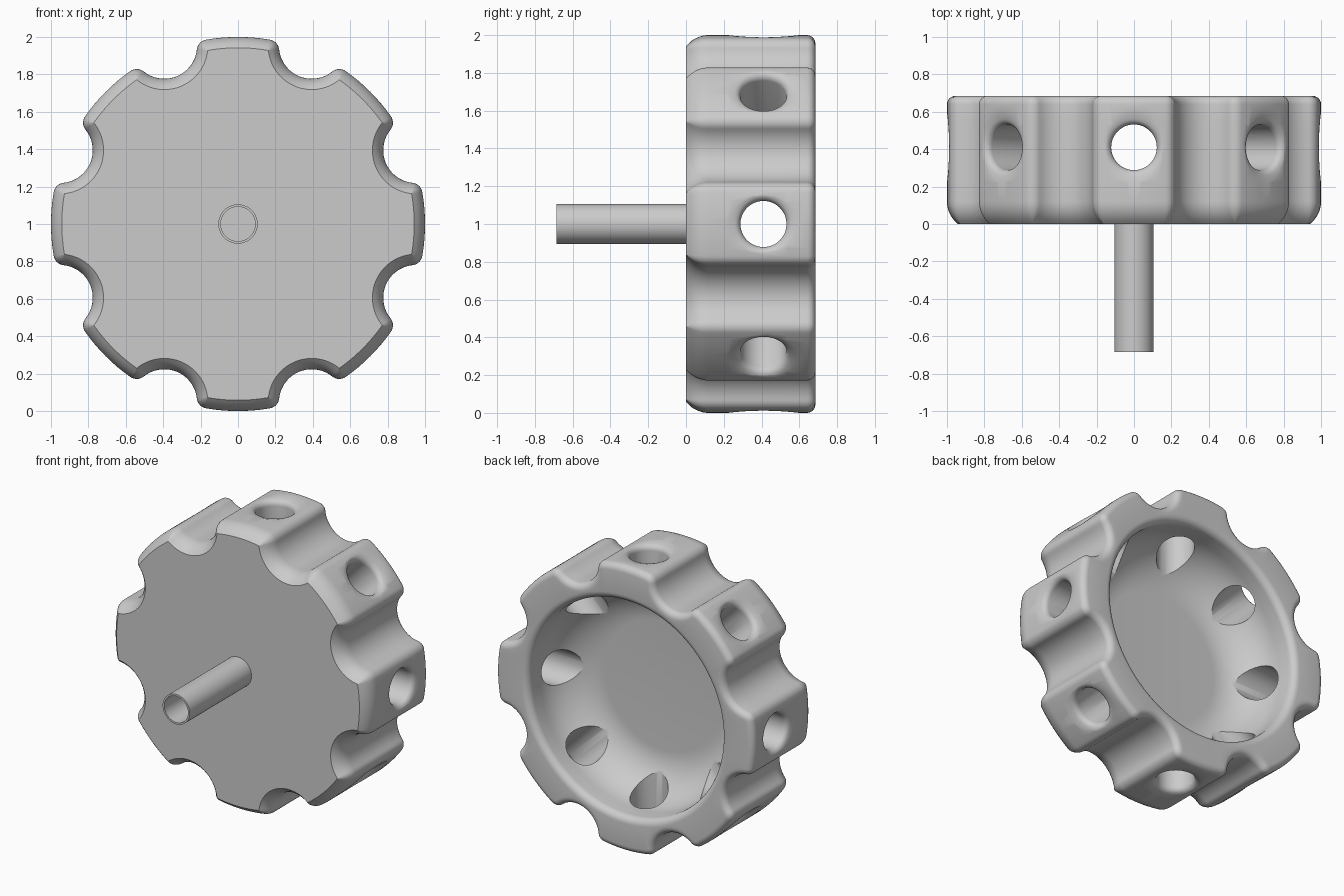
import bpy, bmesh
from math import sin, cos, pi, acos, atan2, sqrt, radians
from mathutils import Vector, Matrix

if "Cube" in bpy.data.objects:
    bpy.data.objects.remove(bpy.data.objects["Cube"])

grey = bpy.data.materials.new("plain grey")
grey.use_nodes = True
grey.diffuse_color = (0.6, 0.6, 0.6, 1)
grey.node_tree.nodes["Principled BSDF"].inputs["Base Color"].default_value = (0.6, 0.6, 0.6, 1)

LOBES = 8
NOTCH_R, NOTCH_D, CORNER = 0.175, 1.03, 0.06
HUB = Vector((0, 0, 1))


def arc(centre, radius, a0, a1, n):
    """Points (with outward normals of the circle) along an arc."""
    for i in range(n + 1):
        a = a0 + (a1 - a0) * i / n
        d = Vector((cos(a), sin(a)))
        yield centre + d * radius, d


def outline():
    """Scalloped rim: (point, outward normal) pairs going round once."""
    c = 1 - CORNER
    phi = acos((NOTCH_D**2 + c**2 - (NOTCH_R + CORNER)**2) / (2 * NOTCH_D * c))
    notch = Vector((NOTCH_D, 0))
    corner = Vector((cos(phi), sin(phi))) * c
    to_notch = notch - corner
    t = atan2(to_notch.y, to_notch.x)
    half = pi / LOBES
    side = [(p, -d) for p, d in arc(notch, NOTCH_R, pi, t + pi, 12)]
    side += list(arc(corner, CORNER, t, phi, 8))[1:]
    side += list(arc(Vector((0, 0)), 1, phi, half, 8))[1:]
    flip = lambda v: Vector((v.x, -v.y))
    unit = [(flip(p), flip(n)) for p, n in reversed(side[1:])] + side[:-1]
    out = []
    for k in range(LOBES):
        rot = Matrix.Rotation(2 * pi * k / LOBES + half, 2)
        out += [(rot @ p, rot @ n) for p, n in unit]
    return out


def skin(name, rings, cap=True, closed=False):
    """Join rings of points into one surface."""
    bm = bmesh.new()
    loops = [[bm.verts.new(p) for p in ring] for ring in rings]
    n = len(loops[0])
    pairs = list(zip(loops, loops[1:])) + ([(loops[-1], loops[0])] if closed else [])
    for a, b in pairs:
        for i in range(n):
            j = (i + 1) % n
            bm.faces.new((a[i], a[j], b[j], b[i]))
    if cap:
        bm.faces.new(loops[0])
        bm.faces.new(loops[-1])
    bmesh.ops.recalc_face_normals(bm, faces=bm.faces)
    me = bpy.data.meshes.new(name)
    bm.to_mesh(me)
    bm.free()
    me.materials.append(grey)
    ob = bpy.data.objects.new(name, me)
    bpy.context.collection.objects.link(ob)
    return ob


def smooth(ob):
    bpy.ops.object.select_all(action='DESELECT')
    ob.select_set(True)
    bpy.context.view_layer.objects.active = ob
    bpy.ops.object.shade_smooth_by_angle(angle=radians(30))


# Knob body: rounded front edge, scalloped side, rounded back edge
DEPTH, FRONT, BACK = 0.685, 0.12, 0.045
side = []
for i in range(9):
    y = FRONT * i / 8
    side.append((y, min(0.15 - sqrt(0.15**2 - (FRONT - y)**2), CORNER - 0.002)))
side += [(FRONT + (DEPTH - BACK - FRONT) * i / 5, 0) for i in range(1, 5)]
for i in range(7):
    a = pi / 2 * i / 6
    side.append((DEPTH - BACK + BACK * sin(a), BACK * (1 - cos(a))))
rim = outline()
rings = []
for y, inset in side:
    rings.append([HUB + Vector((q.x, y, q.y)) for q in (p - n * inset for p, n in rim)])

# Bowl in the back: rounded lip, wall, and a wide curve down to the floor
LIP, WALL, FLOOR, BOWL = 0.05, 0.75, 0.25, 0.3
bowl = []
for i in range(7):
    a = pi / 2 * i / 6
    bowl.append((DEPTH - LIP + LIP * cos(a), WALL + LIP * (1 - sin(a))))
for i in range(15):
    a = pi / 2 * i / 14
    bowl.append((FLOOR + BOWL * (1 - sin(a)), WALL - BOWL * (1 - cos(a))))
for y, r in bowl:
    rings.append([HUB + Vector((d.x * r, y, d.y * r)) for d in (p.normalized() for p, n in rim)])
body = skin("knob_body", rings)

# Radial holes with softened outer edges
HOLE, SOFT = 0.122, 0.04
profile = [(0.3, HOLE)]
for i in range(7):
    a = pi / 2 * i / 6 * 0.9
    profile.append((0.95 + SOFT * sin(a), HOLE + SOFT * (1 - cos(a))))
profile += [(1.0, 0.19), (1.03, 0.24)]
for k in range(LOBES):
    turn = Matrix.Rotation(2 * pi * k / LOBES, 3, 'Y')
    hole_rings = [[HUB + turn @ Vector((r * cos(2 * pi * j / 48), 0.41 + r * sin(2 * pi * j / 48), a))
                   for j in range(48)] for a, r in profile]
    cutter = skin("hole_cutter", hole_rings)
    cutter.hide_render = True
    mod = body.modifiers.new("hole", 'BOOLEAN')
    mod.object, mod.operation, mod.solver = cutter, 'DIFFERENCE', 'EXACT'
    bpy.context.view_layer.objects.active = body
    bpy.ops.object.modifier_apply(modifier=mod.name)
    bpy.data.objects.remove(cutter)
smooth(body)

# Hollow stem on the front
tube = [(0.01, 0.105), (-0.685, 0.105), (-0.685, 0.092), (-0.002, 0.092)]
stem = skin("stem", [[HUB + Vector((r * cos(2 * pi * j / 64), y, r * sin(2 * pi * j / 64)))
                      for j in range(64)] for y, r in tube])
smooth(stem)
